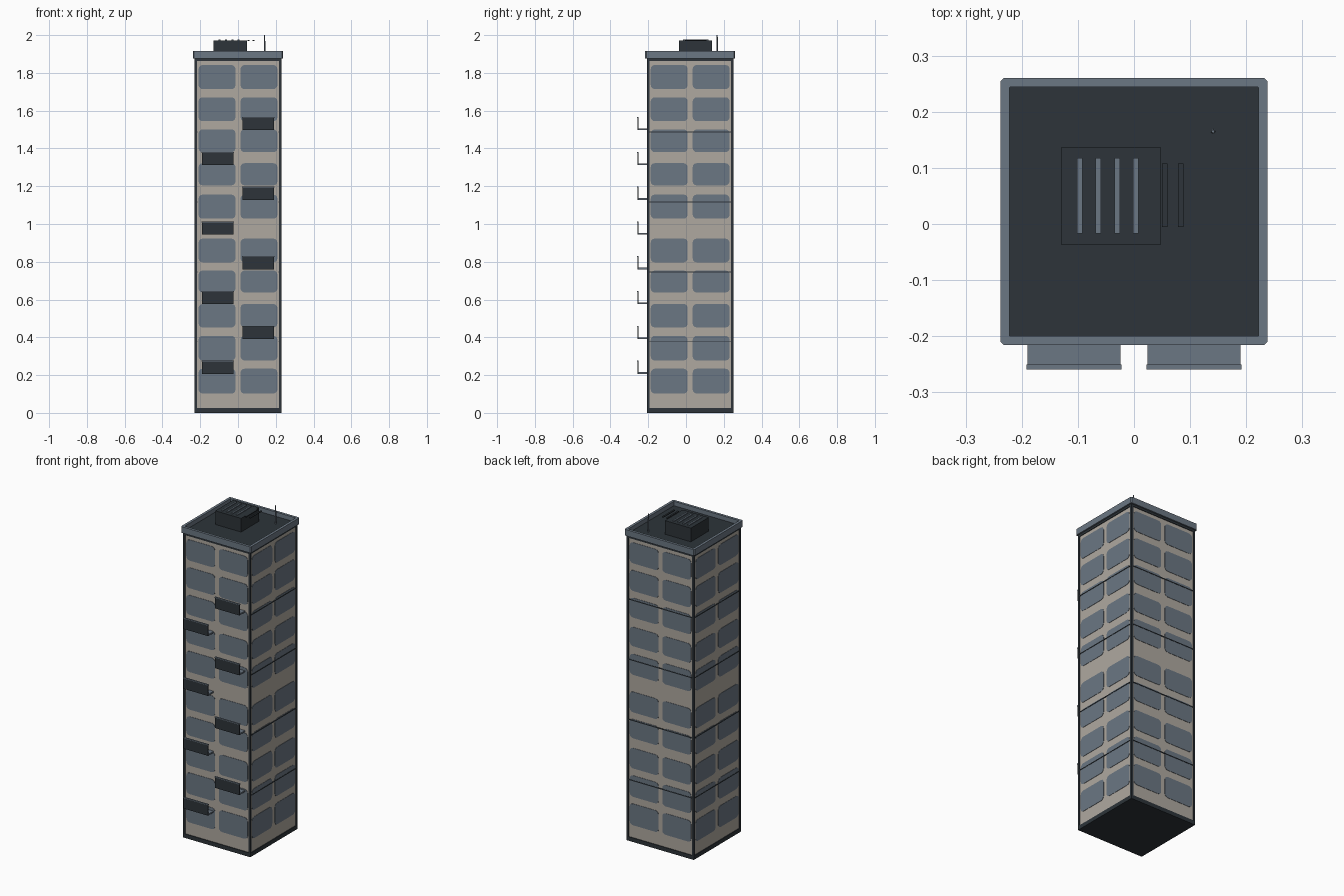
import bpy, bmesh, math
from mathutils import Matrix

if "Cube" in bpy.data.objects:
    bpy.data.objects.remove(bpy.data.objects["Cube"])

CY = 0.022          # tower centre in y
H = 0.229           # half width of the tower


def material(name, rgb):
    m = bpy.data.materials.new(name)
    m.diffuse_color = (*rgb, 1)
    m.use_nodes = True
    m.node_tree.nodes["Principled BSDF"].inputs["Base Color"].default_value = m.diffuse_color
    return m


WALL = material("warm_grey_wall", (0.43, 0.395, 0.35))
SLATE = material("slate_blue", (0.147, 0.184, 0.227))
DARK = material("charcoal", (0.026, 0.034, 0.041))


def finish(name, bm, mat):
    bmesh.ops.recalc_face_normals(bm, faces=bm.faces)
    me = bpy.data.meshes.new(name)
    bm.to_mesh(me)
    bm.free()
    me.materials.append(mat)
    ob = bpy.data.objects.new(name, me)
    bpy.context.collection.objects.link(ob)
    return ob


def add_box(bm, x0, x1, y0, y1, z0, z1):
    m = Matrix.Translation(((x0 + x1) / 2, (y0 + y1) / 2, (z0 + z1) / 2))
    bmesh.ops.create_cube(bm, size=1, matrix=m @ Matrix.Diagonal((x1 - x0, y1 - y0, z1 - z0, 1)))


def boxes(name, mat, *specs):
    bm = bmesh.new()
    for s in specs:
        add_box(bm, *s)
    return finish(name, bm, mat)


# Walls, base slab and the dark frame around them
W = H - 0.004
boxes("walls", WALL, (-W, W, CY - W, CY + W, 0.02, 1.87))
boxes("base_slab", DARK, (-H, H, CY - H, CY + H, 0, 0.025))
boxes("top_band", DARK, (-H, H, CY - H, CY + H, 1.864, 1.885))
P = H - 0.013
boxes("corner_posts", DARK, *[
    (min(sx * P, sx * H), max(sx * P, sx * H), CY + min(sy * P, sy * H), CY + max(sy * P, sy * H), 0.02, 1.87)
    for sx in (-1, 1) for sy in (-1, 1)])

# Thin floor ledges on the sides and the back
boxes("floor_ledges", DARK, *[
    s for i in range(4) for z in [0.374 + 0.37 * i] for s in (
        (-H, -W + 0.01, CY - H, CY + H, z, z + 0.005),
        (W - 0.01, H, CY - H, CY + H, z, z + 0.005),
        (-H, H, CY + W - 0.01, CY + H, z, z + 0.005))])

# Rounded window plates, two columns on each of the four walls
ROWS = [(0.102, 0.234), (0.277, 0.408), (0.452, 0.577), (0.637, 0.754), (0.797, 0.923),
        (1.028, 1.156), (1.204, 1.322), (1.380, 1.501), (1.544, 1.671), (1.714, 1.842)]


def add_window(bm, xc, z0, z1, turn):
    hw, r, pts = 0.098, 0.022, []
    hh, zc = (z1 - z0) / 2, (z0 + z1) / 2
    for k, (sx, sz) in enumerate(((1, 1), (-1, 1), (-1, -1), (1, -1))):
        for j in range(4):
            a = math.radians(90 * k + 30 * j)
            pts.append((xc + sx * (hw - r) + r * math.cos(a), zc + sz * (hh - r) + r * math.sin(a)))
    front = [bm.verts.new(turn @ Matrix.Translation((x, -W - 0.002, z)).translation) for x, z in pts]
    back = [bm.verts.new(turn @ Matrix.Translation((x, -W + 0.002, z)).translation) for x, z in pts]
    bm.faces.new(front)
    bm.faces.new(back[::-1])
    n = len(pts)
    for i in range(n):
        bm.faces.new((front[i], back[i], back[(i + 1) % n], front[(i + 1) % n]))


for q, side in enumerate(("front", "right", "back", "left")):
    bm = bmesh.new()
    turn = Matrix.Translation((0, CY, 0)) @ Matrix.Rotation(q * math.pi / 2, 4, 'Z')
    for z0, z1 in ROWS:
        for s in (-1, 1):
            add_window(bm, s * 0.111, z0, z1, turn)
    finish(side + "_windows", bm, SLATE)

# Balconies alternate left and right up the front
slabs, rails, caps = [], [], []
for i in range(8):
    z, xc = 0.207 + 0.1842 * i, -0.107 if i % 2 == 0 else 0.107
    slabs.append((xc - 0.083, xc + 0.083, -0.252, CY - W + 0.005, z, z + 0.009))
    rails.append((xc - 0.083, xc + 0.083, -0.257, -0.251, z, z + 0.065))
    caps.append((xc - 0.085, xc + 0.085, -0.2595, -0.2505, z + 0.065, z + 0.07))
boxes("balcony_slabs", SLATE, *slabs)
boxes("balcony_rails", DARK, *rails)
boxes("balcony_rail_caps", SLATE, *caps)

# Parapet ring with clipped corners around the recessed roof
O, I, C = 0.238, 0.222, 0.006
bm = bmesh.new()
loops = []
for h, z, c in ((O, 1.877, C), (O, 1.915, C), (I, 1.915, 0.001), (I, 1.877, 0.001)):
    pts = [(h, h - c), (h - c, h), (c - h, h), (-h, h - c), (-h, c - h), (c - h, -h), (h - c, -h), (h, c - h)]
    loops.append([bm.verts.new((x, y + CY, z)) for x, y in pts])
for k in range(4):
    a, b = loops[k], loops[(k + 1) % 4]
    for i in range(8):
        j = (i + 1) % 8
        bm.faces.new((a[i], a[j], b[j], b[i]))
finish("parapet", bm, SLATE)
boxes("roof", DARK, (-0.223, 0.223, CY - 0.223, CY + 0.223, 1.878, 1.888))

# Roof plant box with slats, two of which run past its edge
boxes("roof_unit", DARK, (-0.129, 0.047, -0.037, 0.137, 1.885, 1.972))
boxes("roof_unit_slats", SLATE, *[
    (x - 0.005, x + 0.005, -0.017, 0.118, 1.970, 1.977) for x in (-0.097, -0.064, -0.030, 0.003)])
boxes("side_slats", DARK, *[
    (x - 0.005, x + 0.005, -0.005, 0.108, 1.970, 1.975) for x in (0.055, 0.083)])

# Antenna
bm = bmesh.new()
bmesh.ops.create_cone(bm, cap_ends=True, segments=8, radius1=0.004, radius2=0.003, depth=0.115,
                      matrix=Matrix.Translation((0.141, 0.165, 1.9425)))
finish("antenna", bm, SLATE)
